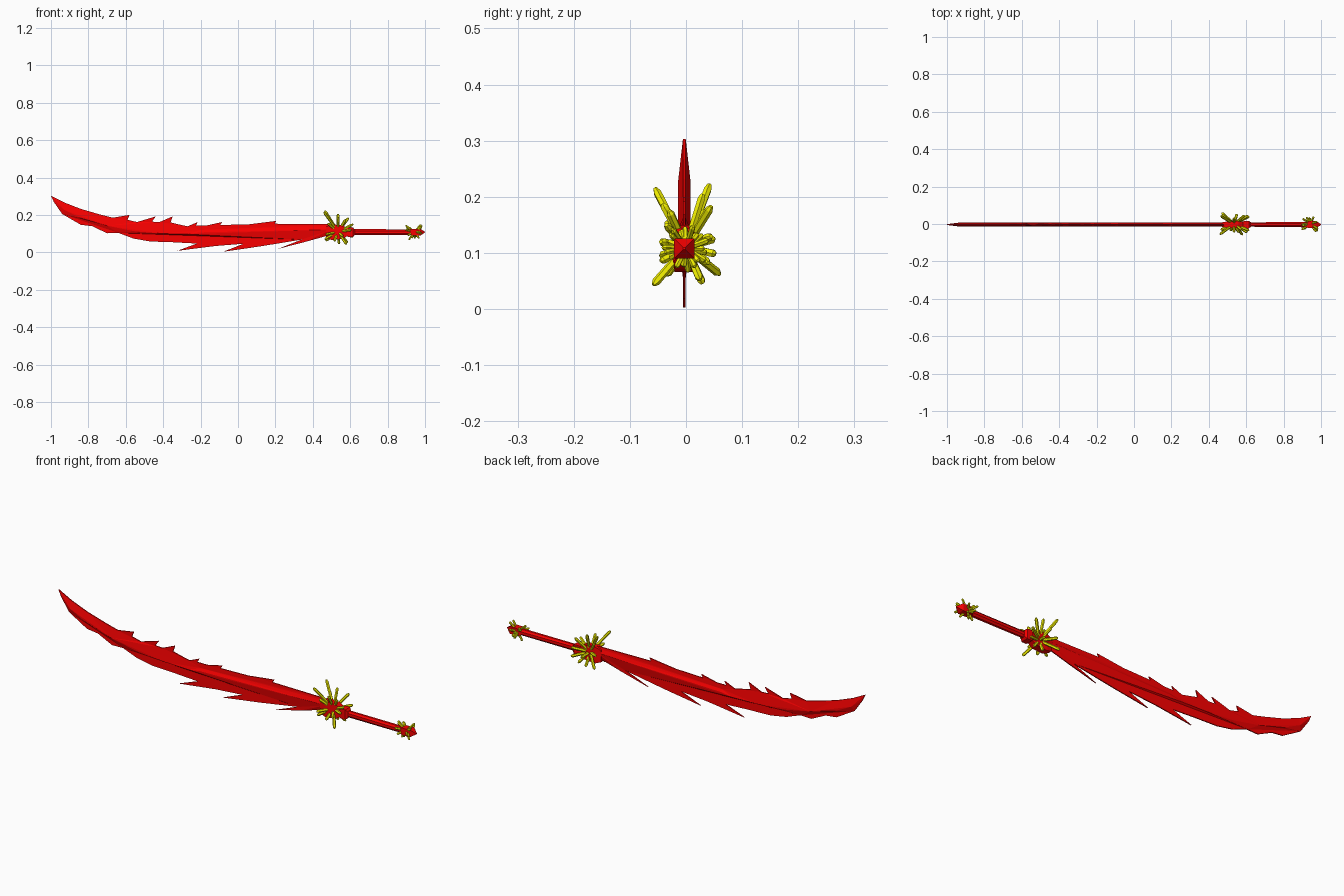
import bpy, bmesh, math
from mathutils import Vector

if "Cube" in bpy.data.objects:
    bpy.data.objects.remove(bpy.data.objects["Cube"])


def material(name, color):
    m = bpy.data.materials.new(name)
    m.diffuse_color = color
    m.use_nodes = True
    m.node_tree.nodes["Principled BSDF"].inputs["Base Color"].default_value = m.diffuse_color
    return m


RED = material("red_metal", (0.95, 0.0, 0.0, 1))
YELLOW = material("yellow_crystal", (0.9, 0.88, 0.0, 1))
MID_Y = -0.003  # blade and grip sit slightly off the crystal bounds' centre


def finish(bm, name, mat):
    bmesh.ops.remove_doubles(bm, verts=bm.verts, dist=0.0001)
    bmesh.ops.recalc_face_normals(bm, faces=bm.faces)
    me = bpy.data.meshes.new(name)
    bm.to_mesh(me)
    bm.free()
    me.materials.append(mat)
    ob = bpy.data.objects.new(name, me)
    bpy.context.collection.objects.link(ob)
    if mat == RED:
        ob.location.y = MID_Y
    return ob


def loft(bm, rings):
    """Skin a list of equal-length point rings and cap both ends."""
    vs = [[bm.verts.new(p) for p in r] for r in rings]
    n = len(vs[0])
    for a, b in zip(vs, vs[1:]):
        for i in range(n):
            j = (i + 1) % n
            bm.faces.new((a[i], a[j], b[j], b[i]))
    bm.faces.new(vs[0][::-1])
    bm.faces.new(vs[-1])


def x_rod(name, sections, sides, z=0.108):
    """Faceted rod along x; sections are (x, half_y, half_z)."""
    bm = bmesh.new()
    k = 1 / math.cos(math.pi / sides)
    angles = [2 * math.pi * (i + 0.5) / sides for i in range(sides)]
    loft(bm, [[(x, k * hy * math.cos(a), z + k * hz * math.sin(a)) for a in angles]
              for x, hy, hz in sections])
    return finish(bm, name, RED)


def crystals(name, centre, tips, radius):
    """Cluster of six-sided crystals pointing from the centre to each tip."""
    bm = bmesh.new()
    c = Vector(centre)
    for t in tips:
        d = Vector(t) - c
        q = d.to_track_quat('Z', 'Y')
        profile = [(0, 0.9), (0.92, 1.0), (1.0, 0.5)]
        loft(bm, [[c + d * f + q @ Vector((radius * s * math.cos(i * math.pi / 3),
                                           radius * s * math.sin(i * math.pi / 3), 0))
                   for i in range(6)] for f, s in profile])
    return finish(bm, name, YELLOW)


# Blade: toothed outline, a central ridge, and a ledge along the wide half
tip = (-1, 0.303)
top = [(-0.93, 0.267), (-0.84, 0.232), (-0.74, 0.203), (-0.67, 0.185), (-0.58, 0.2),
       (-0.59, 0.174), (-0.54, 0.162), (-0.44, 0.192), (-0.46, 0.164), (-0.42, 0.162),
       (-0.35, 0.192), (-0.36, 0.16), (-0.32, 0.15), (-0.27, 0.139), (-0.215, 0.162),
       (-0.225, 0.143), (-0.17, 0.143), (-0.085, 0.162), (-0.095, 0.146), (0.06, 0.15),
       (0.205, 0.168), (0.195, 0.153), (0.5, 0.15)]
bottom = [(-0.985, 0.27), (-0.94, 0.205), (-0.84, 0.147), (-0.78, 0.14), (-0.7, 0.102),
          (-0.64, 0.104), (-0.56, 0.074), (-0.47, 0.058), (-0.35, 0.054), (-0.22, 0.047),
          (-0.325, 0.008), (-0.12, 0.034), (0.03, 0.046), (-0.08, 0.003), (0.12, 0.032),
          (0.34, 0.068), (0.212, 0.018), (0.36, 0.056), (0.5, 0.095)]
ridge = [(-0.93, 0.228), (-0.84, 0.183), (-0.7, 0.142), (-0.55, 0.112),
         (-0.4, 0.1), (-0.27, 0.097)]
ledge_in = [(-0.2, 0.12), (0.5, 0.141)]
ledge_out = [(-0.2, 0.107), (0.5, 0.122)]
depth = {p: 0.011 for p in ridge + ledge_out}
depth.update({p: 0.004 for p in ledge_in})

bm = bmesh.new()
vert = {p: bm.verts.new((p[0], 0, p[1]))
        for p in [tip] + top + bottom + ridge + ledge_in + ledge_out}
upper = [tip] + top + (ridge + ledge_in)[::-1]
lower = [tip] + ridge + ledge_out + bottom[::-1]
ledge = [ridge[-1]] + ledge_in + ledge_out[::-1]
for poly in (upper, lower, ledge):
    bm.faces.new([vert[p] for p in poly])
bm.normal_update()
bmesh.ops.triangulate(bm, faces=bm.faces, ngon_method='EAR_CLIP')
for p, v in vert.items():
    v.co.y = -depth.get(p, 0.0025)
rim = bmesh.ops.extrude_edge_only(bm, edges=[e for e in bm.edges if e.is_boundary])
for g in rim["geom"]:
    if isinstance(g, bmesh.types.BMVert):
        g.co.y = 0
copy = bmesh.ops.duplicate(bm, geom=bm.verts[:] + bm.edges[:] + bm.faces[:])
for g in copy["geom"]:
    if isinstance(g, bmesh.types.BMVert):
        g.co.y *= -1
finish(bm, "blade", RED)

# Guard, grip and pommel
x_rod("guard", [(0.47, 0.012, 0.03), (0.5, 0.017, 0.042), (0.56, 0.018, 0.036),
                (0.585, 0.014, 0.02)], 4)
x_rod("guard_collar", [(0.57, 0.012, 0.014), (0.59, 0.02, 0.025),
                       (0.615, 0.02, 0.025), (0.625, 0.012, 0.014)], 4)
x_rod("grip", [(0.58, 0.011, 0.016), (0.95, 0.015, 0.015)], 8)
x_rod("pommel", [(0.915, 0.012, 0.012), (0.93, 0.018, 0.018), (0.975, 0.018, 0.018),
                 (1.0, 0.002, 0.002)], 4)

# Crystal clusters around the guard and the pommel
guard_tips = [
    (0.46, -0.055, 0.215), (0.465, 0.042, 0.222), (0.535, 0.03, 0.205),
    (0.535, -0.042, 0.188), (0.59, 0.045, 0.183), (0.575, -0.03, 0.175),
    (0.49, 0.03, 0.178), (0.48, -0.035, 0.155), (0.615, -0.035, 0.15),
    (0.61, 0.045, 0.13), (0.47, 0.05, 0.125), (0.605, -0.045, 0.12),
    (0.47, -0.045, 0.095), (0.55, 0.053, 0.098), (0.615, 0.04, 0.082),
    (0.47, 0.06, 0.062), (0.465, -0.03, 0.07), (0.58, -0.058, 0.043),
    (0.585, 0.025, 0.052), (0.54, 0.03, 0.045), (0.515, -0.035, 0.06),
    (0.56, -0.045, 0.085)]
crystals("guard_crystals", (0.535, 0, 0.11), guard_tips, 0.0075)

pommel_tips = []
for i in range(20):
    a = i * 2.4
    r = 0.033 + 0.009 * (i % 3) / 2
    pommel_tips.append((0.94 + 0.044 * math.sin(i * 1.9),
                        r * math.cos(a), 0.108 + r * math.sin(a)))
crystals("pommel_crystals", (0.94, 0, 0.108), pommel_tips, 0.0055)
